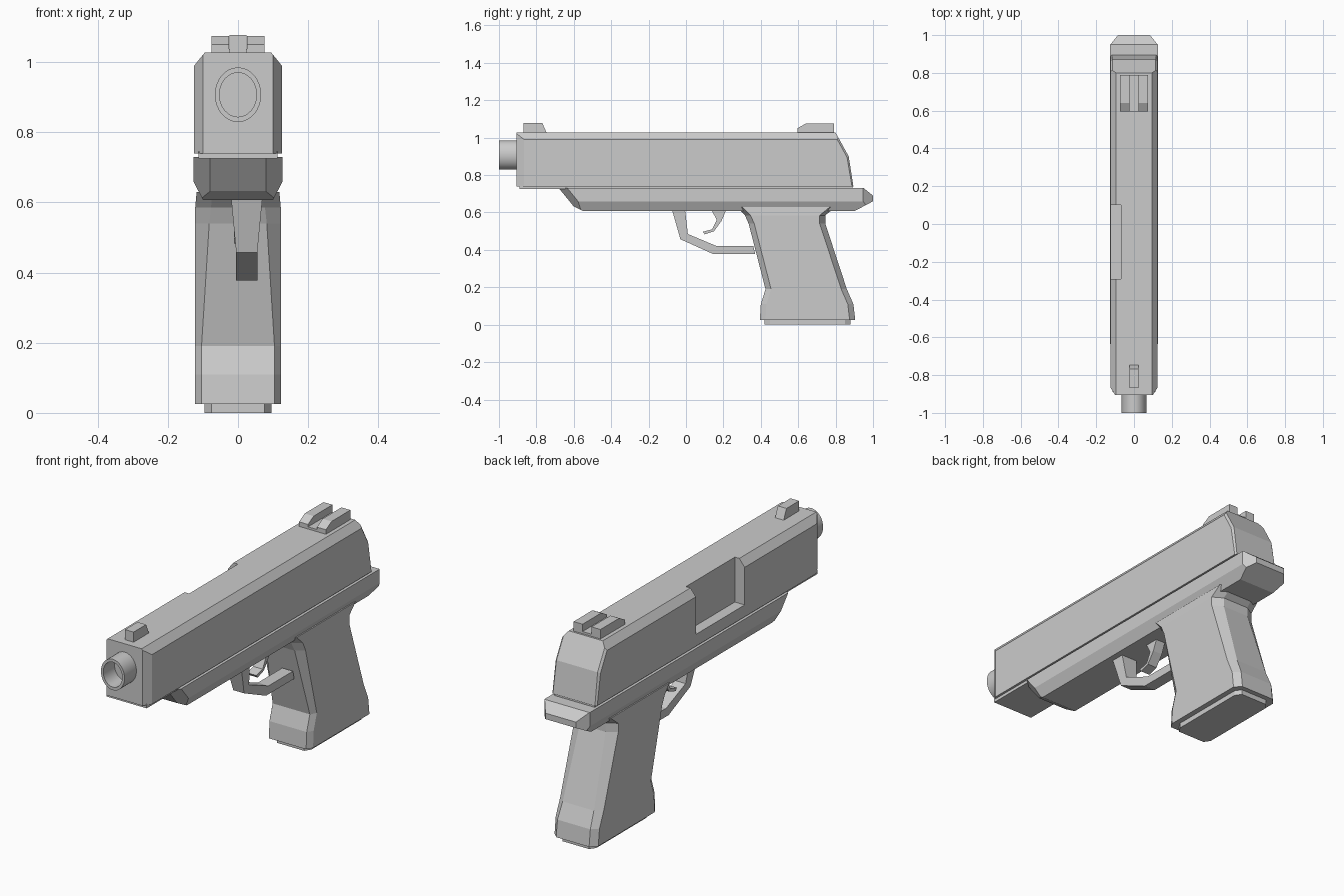
import bpy, bmesh
from math import sin, cos, tau
from mathutils import Vector

if "Cube" in bpy.data.objects:
    bpy.data.objects.remove(bpy.data.objects["Cube"])


def finish(name, bm):
    bmesh.ops.recalc_face_normals(bm, faces=bm.faces)
    me = bpy.data.meshes.new(name)
    bm.to_mesh(me)
    bm.free()
    ob = bpy.data.objects.new(name, me)
    bpy.context.collection.objects.link(ob)
    return ob


def prism(name, profile, x0, x1, chops=(), flare=None):
    """Side profile (y, z) extruded from x0 to x1, then planed off on both sides."""
    bm = bmesh.new()
    face = bm.faces.new([bm.verts.new((x0, y, z)) for y, z in profile])
    ext = bmesh.ops.extrude_face_region(bm, geom=[face])
    for v in ext['geom']:
        if isinstance(v, bmesh.types.BMVert):
            v.co.x = x1
    for co, no in chops:
        for s in (1, -1):
            cut = bmesh.ops.bisect_plane(
                bm, geom=bm.verts[:] + bm.edges[:] + bm.faces[:], dist=1e-5,
                plane_co=(co[0] * s, co[1], co[2]),
                plane_no=Vector((no[0] * s, no[1], no[2])).normalized(), clear_outer=True)
            edges = [e for e in cut['geom_cut'] if isinstance(e, bmesh.types.BMEdge)]
            bmesh.ops.holes_fill(bm, edges=edges, sides=0)
    if flare:
        zmin, scale = flare
        mid = (x0 + x1) / 2
        for v in bm.verts:
            if v.co.z > zmin:
                v.co.x = mid + (v.co.x - mid) * scale
    return finish(name, bm)


def loft(name, sections):
    """Skin between rings with equal point counts, capped at both ends."""
    bm = bmesh.new()
    rings = [[bm.verts.new(p) for p in s] for s in sections]
    n = len(rings[0])
    for a, b in zip(rings, rings[1:]):
        for i in range(n):
            j = (i + 1) % n
            bm.faces.new((a[i], a[j], b[j], b[i]))
    bm.faces.new(rings[0])
    bm.faces.new(rings[-1])
    return finish(name, bm)


def box(name, x0, x1, y0, y1, z0, z1, chops=()):
    return prism(name, [(y0, z0), (y1, z0), (y1, z1), (y0, z1)], x0, x1, chops)


def octagon(z, yf, yr, w, cf, cr, d=0.03):
    half = [(w - cf, yf), (w, yf + d), (w, yr - d), (w - cr, yr)]
    return [(x, y, z) for x, y in half] + [(-x, y, z) for x, y in reversed(half)]


def ellipse(y, rx, rz, n=32):
    return [(rx * cos(tau * i / n), y, 0.907 + rz * sin(tau * i / n)) for i in range(n)]


# Slide with chamfered top, nose and rear corners
slide = prism('slide',
              [(-0.905, 0.74), (-0.905, 1.027), (0.80, 1.027), (0.87, 0.90), (0.895, 0.74)],
              -0.125, 0.125,
              [((0.125, 0, 0.99), (0.037, 0, 0.030)),
               ((0.125, -0.865, 0.9), (0.04, -0.025, 0)),
               ((0.115, 0.87, 0.90), (0.7, 0.7, 0.12)),
               ((0.115, 0.80, 1.027), (0.7, 0.62, 0.34))])

# Ejection port cut into the left side
cutter = box('port_cutter', -0.3, -0.07, -0.29, 0.10, 0.80, 1.2)
cutter.hide_render = True
cutter.hide_viewport = True
mod = slide.modifiers.new('port', 'BOOLEAN')
mod.operation = 'DIFFERENCE'
mod.solver = 'EXACT'
mod.object = cutter

# Rail between slide and frame
box('slide_rail', -0.113, 0.113, -0.89, 0.89, 0.725, 0.745)

# Hollow barrel
barrel = loft('barrel', [ellipse(-0.88, 0.066, 0.078), ellipse(-1.0, 0.066, 0.078),
                         ellipse(-1.0, 0.053, 0.063), ellipse(-0.91, 0.053, 0.063)])
bpy.context.view_layer.objects.active = barrel
barrel.select_set(True)
bpy.ops.object.shade_smooth_by_angle()

# Frame with sloped nose and rear tang
prism('frame',
      [(-0.68, 0.73), (-0.60, 0.632), (-0.55, 0.607), (0.90, 0.607), (1.0, 0.66),
       (1.0, 0.69), (0.95, 0.73)], -0.127, 0.127,
      [((0.127, 0, 0.66), (0.045, 0, -0.023)),
       ((0.08, -0.68, 0.73), (0.6, -0.62, -0.51)),
       ((0.085, 1.0, 0.68), (0.05, 0.04, 0))])

# Grip and magazine base
loft('grip', [octagon(0.025, 0.395, 0.905, 0.122, 0.018, 0.03),
              octagon(0.11, 0.40, 0.895, 0.122, 0.018, 0.03),
              octagon(0.19, 0.425, 0.86, 0.122, 0.018, 0.035),
              octagon(0.54, 0.335, 0.745, 0.122, 0.04, 0.05),
              octagon(0.585, 0.315, 0.745, 0.122, 0.045, 0.05),
              octagon(0.63, 0.27, 0.80, 0.118, 0.045, 0.05)])
loft('magazine_base', [octagon(z, 0.42, 0.88, 0.095, 0.02, 0.02) for z in (0, 0.04)])

# Trigger guard and trigger
prism('trigger_guard',
      [(-0.075, 0.615), (-0.03, 0.457), (0.145, 0.378), (0.37, 0.378),
       (0.36, 0.42), (0.165, 0.42), (0.01, 0.485), (-0.005, 0.615)],
      -0.005, 0.055, flare=(0.55, 1.5))
prism('trigger',
      [(0.135, 0.615), (0.165, 0.56), (0.14, 0.51), (0.09, 0.497), (0.1, 0.483),
       (0.15, 0.5), (0.19, 0.555), (0.215, 0.615)], -0.012, 0.04)

# Front sight
prism('front_sight', [(-0.868, 1.01), (-0.868, 1.078), (-0.768, 1.078), (-0.738, 1.01)],
      -0.024, 0.024)

# Rear sight: base and two blades
box('rear_sight_base', -0.075, 0.075, 0.595, 0.79, 1.02, 1.038)
for side, s in (('right', 1), ('left', -1)):
    prism('rear_sight_blade_' + side,
          [(0.595, 1.03), (0.595, 1.05), (0.64, 1.075), (0.79, 1.075), (0.79, 1.03)],
          0.025 * s, 0.075 * s)
